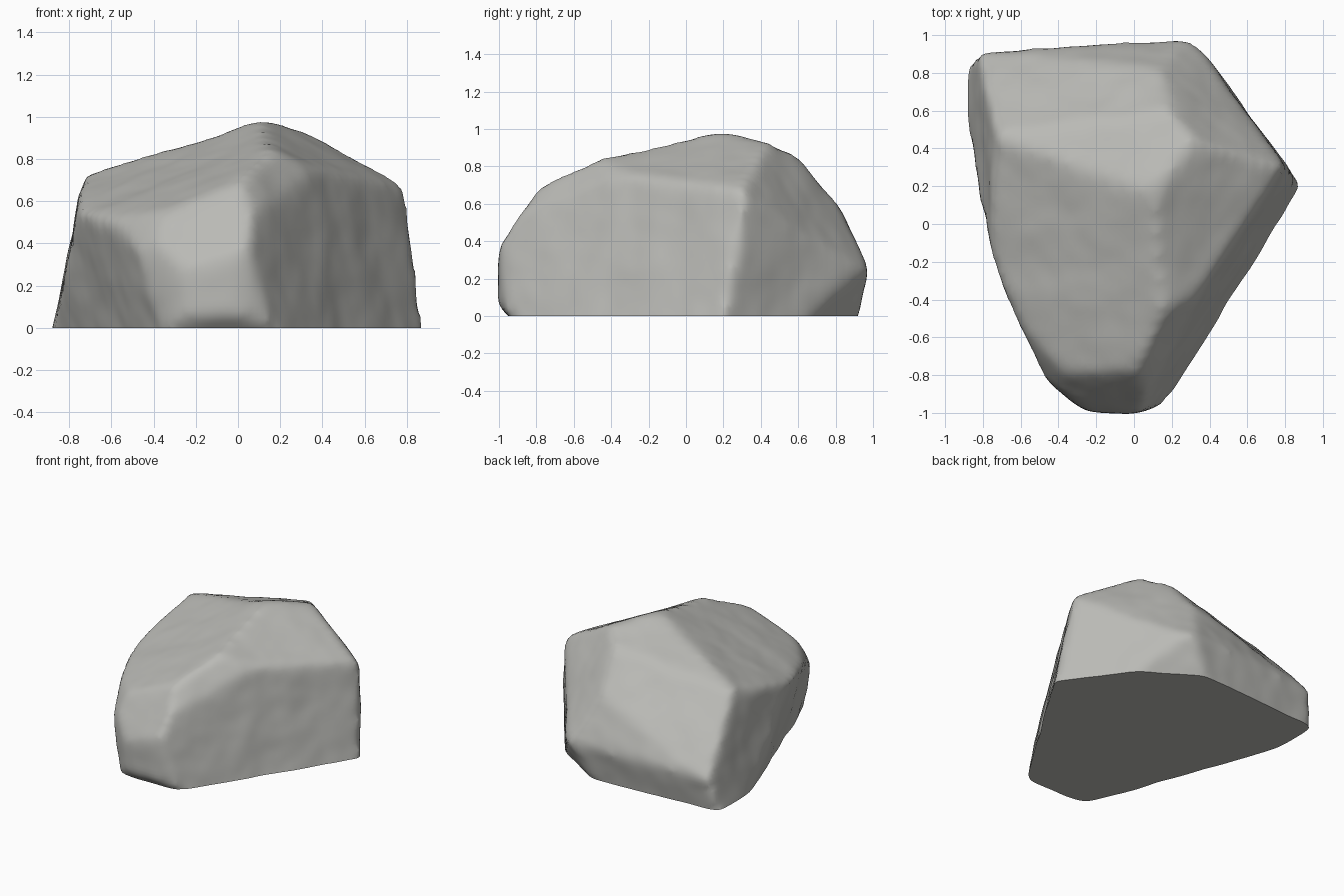
import bpy
import bmesh
from mathutils import Vector, noise

old = bpy.data.objects.get("Cube")
if old:
    bpy.data.objects.remove(old, do_unlink=True)

# Stone colour
stone = bpy.data.materials.new("warm_grey_stone")
stone.use_nodes = True
grey = (0.49, 0.49, 0.465, 1)
stone.diffuse_color = grey
stone.node_tree.nodes["Principled BSDF"].inputs["Base Color"].default_value = grey

# Chiselled facets: outward normal and distance from the origin
facets = [
    ((.84, -.52, .19), .634),    # large left-front break
    ((.6, -.55, .6), .862),      # worn edge above the break
    ((-.4, -.26, 1), .902),      # sloping front top
    ((.5, -.2, 1), 1.01),        # left shoulder
    ((-.19, .32, .95), .972),    # crown
    ((.81, .59, 0), .835),       # left-back wall
    ((.5, .695, .515), .95),     # left-back chamfer
    ((.45, .75, -.45), .752),    # left-back undercut
    ((-.19, .73, .68), .98),     # upper back
    ((-.12, .84, .54), .995),    # middle back
    ((-.06, .91, .41), .985),    # lower back
    ((-.06, .97, -.2), .888),    # back undercut
    ((-.98, 0, .19), .855),      # right wall
    ((-.7, .7, 0), 1.215),       # back right corner
    ((-.92, -.34, -.2), .647),   # right-front undercut
    ((-.6, -.55, .5), .925),     # right-front worn corner
    ((-.05, -1, 0), 1.01),       # nose
    ((.25, -.97, 0), .975),      # nose left side
    ((-.62, -.78, 0), .935),     # nose right side
    ((-.2, -.82, .53), 1.015),   # brow
    ((.15, -.6, .78), 1.01),     # upper brow
    ((0, -.75, -.66), .715),     # nose undercut
]


def slice_off(bm, normal, point):
    """Remove everything beyond a plane and cap the hole."""
    geom = bm.verts[:] + bm.edges[:] + bm.faces[:]
    cut = bmesh.ops.bisect_plane(bm, geom=geom, plane_co=point, plane_no=normal,
                                 clear_outer=True)
    rim = [e for e in cut["geom_cut"] if isinstance(e, bmesh.types.BMEdge)]
    if rim:
        bmesh.ops.contextual_create(bm, geom=rim)


# Rough block cut down facet by facet, left deep below the ground for now
bm = bmesh.new()
bmesh.ops.create_cube(bm, size=4)
slice_off(bm, Vector((0, 0, -1)), Vector((0, 0, -.4)))
for direction, distance in facets:
    n = Vector(direction)
    slice_off(bm, n, n * distance / n.length_squared)
bmesh.ops.recalc_face_normals(bm, faces=bm.faces)
mesh = bpy.data.meshes.new("rock")
bm.to_mesh(mesh)
bm.free()
rock = bpy.data.objects.new("rock", mesh)
bpy.context.collection.objects.link(rock)
bpy.context.view_layer.objects.active = rock
rock.select_set(True)

# Worn edges
remesh = rock.modifiers.new("even_mesh", 'REMESH')
remesh.mode = 'VOXEL'
remesh.voxel_size = .03
wear = rock.modifiers.new("worn_edges", 'SMOOTH')
wear.factor = .5
wear.iterations = 14
for name in ("even_mesh", "worn_edges"):
    bpy.ops.object.modifier_apply(modifier=name)

# Gentle surface unevenness, then a flat base
bm = bmesh.new()
bm.from_mesh(rock.data)
bm.normal_update()
for v in bm.verts:
    v.co += v.normal * (.010 * noise.noise(v.co * 4) + .003 * noise.noise(v.co * 9))
slice_off(bm, Vector((0, 0, -1)), Vector((0, 0, 0)))
bmesh.ops.recalc_face_normals(bm, faces=bm.faces)
bm.to_mesh(rock.data)
bm.free()
rock.data.materials.clear()
rock.data.materials.append(stone)
for p in rock.data.polygons:
    p.material_index = 0
bpy.ops.object.shade_smooth_by_angle(angle=.7)
